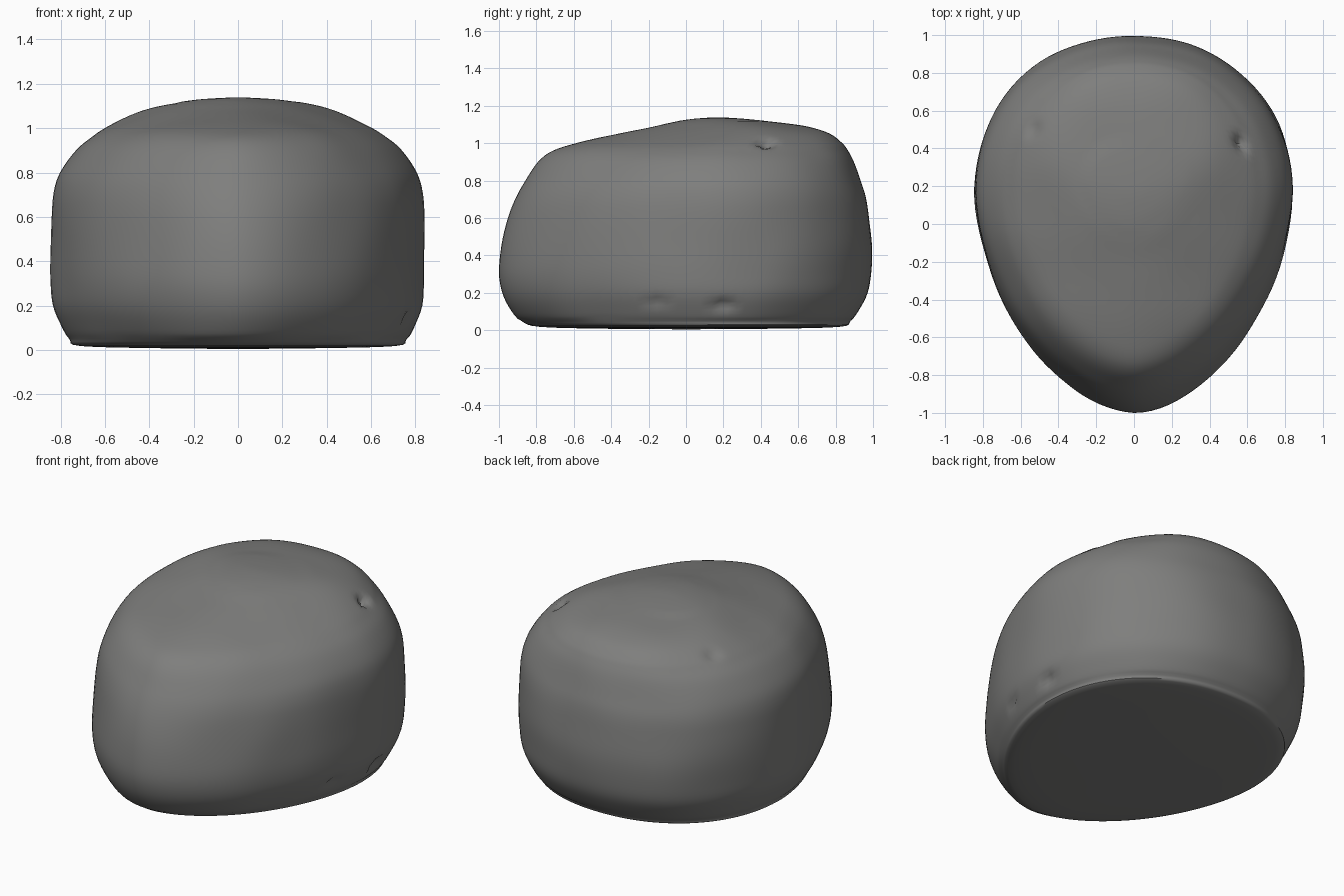
import bpy, bmesh, math
from mathutils import Vector, noise

if "Cube" in bpy.data.objects:
    bpy.data.objects.remove(bpy.data.objects["Cube"])

# Horizontal sections: height, half width, front y, back y
SECTIONS = [
    (0.005, 0.02, -0.02, 0.02), (0.008, 0.35, -0.42, 0.44), (0.018, 0.71, -0.78, 0.82),
    (0.05, 0.76, -0.88, 0.88), (0.11, 0.795, -0.935, 0.925), (0.20, 0.83, -0.98, 0.97),
    (0.31, 0.84, -1.0, 0.99), (0.45, 0.842, -0.985, 0.997), (0.60, 0.84, -0.95, 0.98),
    (0.71, 0.83, -0.91, 0.96), (0.80, 0.80, -0.86, 0.93), (0.90, 0.73, -0.79, 0.895),
    (0.96, 0.66, -0.71, 0.865), (1.00, 0.60, -0.58, 0.835), (1.05, 0.50, -0.36, 0.77),
    (1.085, 0.41, -0.20, 0.66), (1.11, 0.31, -0.09, 0.50), (1.128, 0.19, 0.02, 0.34),
    (1.136, 0.08, 0.11, 0.23), (1.138, 0.01, 0.16, 0.18),
]
SEGMENTS, STEPS = 112, 4

# Small chips: centre, radius, depth
CHIPS = [((0.57, 0.43, 1.0), 0.055, 0.05), ((0.79, -0.17, 0.14), 0.05, 0.05),
         ((0.79, 0.20, 0.14), 0.05, 0.05), ((-0.53, 0.50, 1.0), 0.06, 0.02)]


def smooth_rows(rows):
    """Catmull-Rom interpolation between the sections."""
    out = []
    for i in range(len(rows) - 1):
        p = [rows[max(0, min(len(rows) - 1, i + k))] for k in (-1, 0, 1, 2)]
        for s in range(STEPS):
            t = s / STEPS
            out.append([0.5 * (2 * b + (c - a) * t + (2 * a - 5 * b + 4 * c - d) * t * t
                               + (3 * b - a - 3 * c + d) * t ** 3) for a, b, c, d in zip(*p)])
    return out + [list(rows[-1])]


def power(v, e):
    return math.copysign(abs(v) ** e, v)


def outline(z, w, front, back):
    """Teardrop section: full at the back, narrowing to the front."""
    mid = front + 0.575 * (back - front)
    for i in range(SEGMENTS):
        a = 2 * math.pi * i / SEGMENTS
        c, s = math.cos(a), math.sin(a)
        n = 2.13 if s > 0 else 1.75
        r = (abs(c) ** n + abs(s) ** n) ** (-1 / n)
        yield Vector((w * r * c, mid + r * s * (back - mid if s > 0 else mid - front), z))


bm = bmesh.new()
rings = [[bm.verts.new(p) for p in outline(*row)] for row in smooth_rows(SECTIONS)]
for lower, upper in zip(rings, rings[1:]):
    for i in range(SEGMENTS):
        j = (i + 1) % SEGMENTS
        bm.faces.new((lower[i], lower[j], upper[j], upper[i]))
bm.faces.new(reversed(rings[0]))
bm.faces.new(rings[-1])
bm.normal_update()

# Gentle unevenness and chips, pushed along the surface normal
moves = []
for v in bm.verts:
    d = 0.008 * noise.noise(v.co * 3.0) if 0.06 < v.co.z < 1.12 else 0.0
    for centre, radius, depth in CHIPS:
        d -= depth * math.exp(-2.5 * ((v.co - Vector(centre)).length / radius) ** 2)
    moves.append((v, v.normal * d))
for v, m in moves:
    v.co += m

mesh = bpy.data.meshes.new("stone")
bm.to_mesh(mesh)
bm.free()
stone = bpy.data.objects.new("stone", mesh)
bpy.context.collection.objects.link(stone)

grey = bpy.data.materials.new("stone grey")
grey.diffuse_color = (0.21, 0.21, 0.205, 1)
grey.use_nodes = True
grey.node_tree.nodes["Principled BSDF"].inputs["Base Color"].default_value = grey.diffuse_color
mesh.materials.append(grey)

bpy.context.view_layer.objects.active = stone
stone.select_set(True)
bpy.ops.object.shade_smooth_by_angle(angle=math.radians(50))
